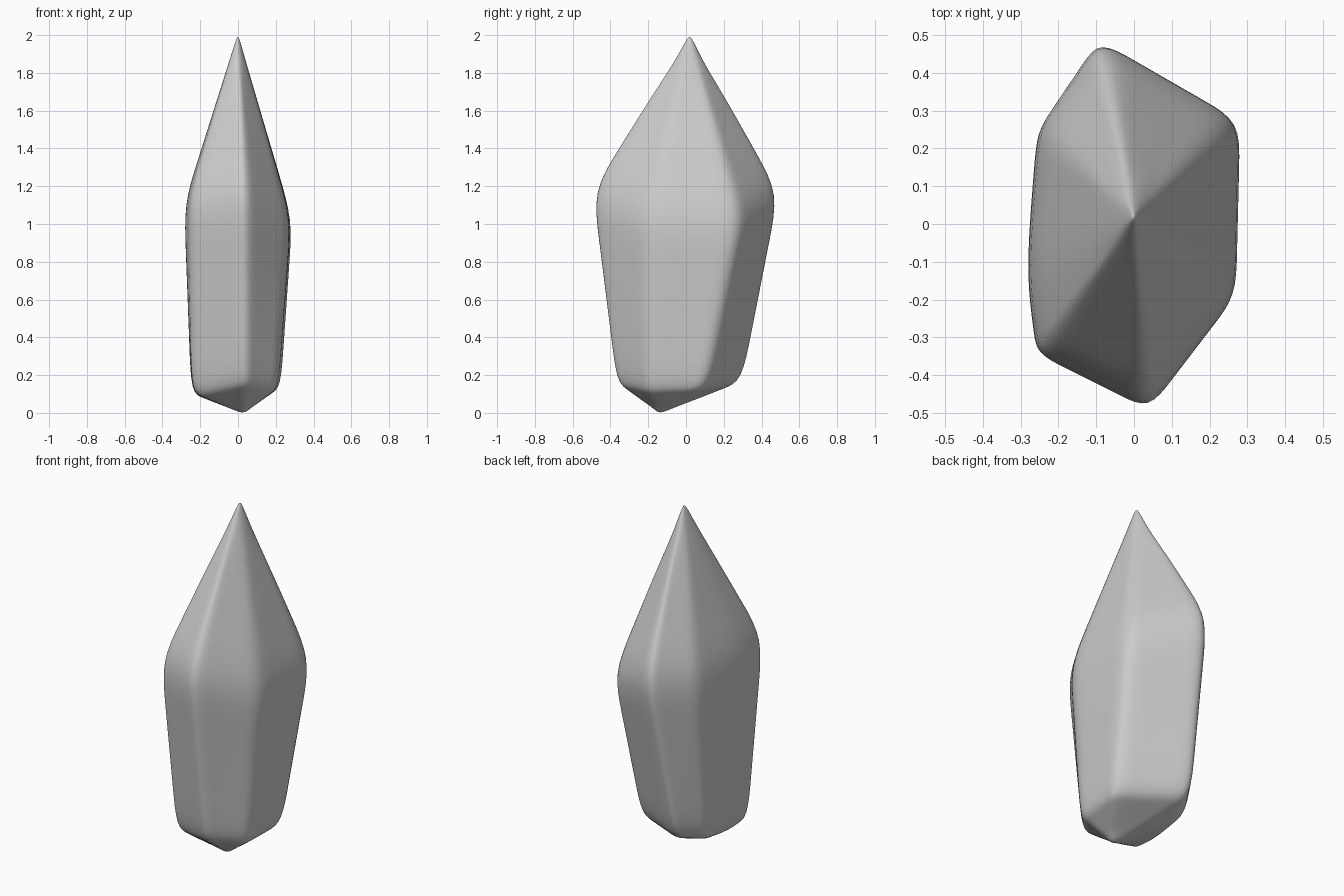
import bpy, bmesh
from mathutils import Vector

if "Cube" in bpy.data.objects:
    bpy.data.objects.remove(bpy.data.objects["Cube"], do_unlink=True)

# Matching ridge corners of the crystal, counter-clockwise from the front
shoulder = [(.04, -.51, 1.18), (.28, -.19, 1.03), (.29, .29, 1.02),
            (-.09, .51, 1.17), (-.26, .26, 1.12), (-.295, -.14, 1.1), (-.26, -.36, 1.13)]
rim = [(.04, -.38, .17), (.21, -.2, .13), (.23, .11, .14),
       (-.14, .31, .17), (-.24, .15, .13), (-.25, -.08, .1), (-.245, -.24, .11)]
apex = Vector((0, .02, 2.01))
foot = Vector((.03, -.14, -.005))


def shrink(ring, centre, amount):
    """Small copy of a ring pulled along its ridges toward a tip."""
    return [Vector(p).lerp(centre, amount) for p in ring]


rings = [shrink(rim, foot, .85), rim, shoulder, shrink(shoulder, apex, .94)]
bm = bmesh.new()
crease = bm.edges.layers.float.new("crease_edge")
loops = [[bm.verts.new(p) for p in ring] for ring in rings]

# Side facets between neighbouring rings
for low, high in zip(loops, loops[1:]):
    for i in range(len(low)):
        j = (i + 1) % len(low)
        bm.faces.new((low[i], low[j], high[j], high[i]))

# Closing fans at the foot and the tip
for loop, centre in ((loops[0], foot), (loops[-1], apex)):
    tip = bm.verts.new(centre)
    for i in range(len(loop)):
        bm.faces.new((loop[i], loop[(i + 1) % len(loop)], tip))
bmesh.ops.recalc_face_normals(bm, faces=bm.faces)

# Softened ridges: firm along the main facets, loose at the tips
for e in bm.edges:
    ends = {v for v in e.verts}
    main = ends & set(loops[1] + loops[2])
    soft_ridge = loops[1][5] in ends or loops[2][5] in ends
    if main:
        e[crease] = .45
        if soft_ridge and not ends <= set(loops[1]) and not ends <= set(loops[2]):
            e[crease] = .2

mesh = bpy.data.meshes.new("crystal")
bm.to_mesh(mesh)
bm.free()
crystal = bpy.data.objects.new("crystal", mesh)
bpy.context.collection.objects.link(crystal)

stone = bpy.data.materials.new("grey stone")
stone.use_nodes = True
colour = (.6, .6, .6, 1)
stone.diffuse_color = colour
stone.node_tree.nodes["Principled BSDF"].inputs["Base Color"].default_value = colour
mesh.materials.append(stone)

mod = crystal.modifiers.new("rounded ridges", "SUBSURF")
mod.levels = mod.render_levels = 4
for f in mesh.polygons:
    f.use_smooth = True
